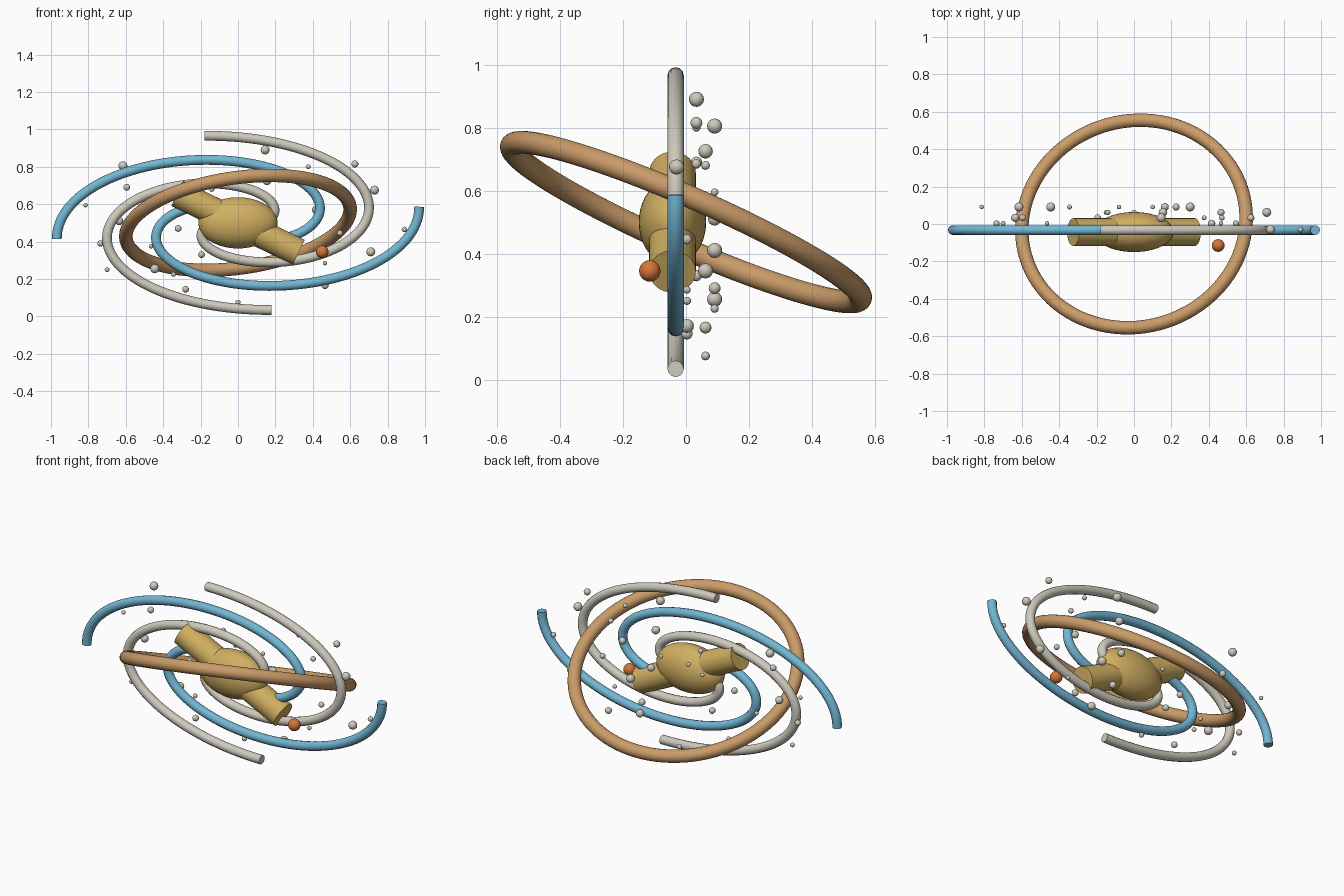
import bpy
from math import cos, sin, pi, radians
from mathutils import Vector

cube = bpy.data.objects.get("Cube")
if cube:
    bpy.data.objects.remove(cube, do_unlink=True)

CENTRE_Z = 0.5


def material(name, rgb):
    m = bpy.data.materials.new(name)
    m.use_nodes = True
    colour = (*rgb, 1)
    m.diffuse_color = colour
    m.node_tree.nodes["Principled BSDF"].inputs["Base Color"].default_value = colour
    return m


gold = material("gold", (0.64, 0.43, 0.12))
sky_blue = material("sky blue", (0.17, 0.47, 0.65))
pale_grey = material("pale grey", (0.62, 0.59, 0.51))
tan = material("tan", (0.59, 0.33, 0.14))
orange = material("orange", (0.66, 0.18, 0.04))


def finish(name, mat):
    ob = bpy.context.object
    ob.name = name
    ob.data.materials.clear()
    ob.data.materials.append(mat)
    bpy.ops.object.shade_smooth_by_angle(angle=radians(40))
    return ob


def ball(name, loc, radius, mat, scale=(1, 1, 1), segments=24):
    bpy.ops.mesh.primitive_uv_sphere_add(
        segments=segments, ring_count=segments // 2, radius=radius, location=loc)
    bpy.context.object.scale = scale
    return finish(name, mat)


def spiral_arm(name, end_angle, mat, steps=96):
    """Flattened spiral tube winding outward in the upright plane."""
    curve = bpy.data.curves.new(name, "CURVE")
    curve.dimensions = "3D"
    curve.bevel_depth = 0.026
    curve.bevel_resolution = 4
    curve.use_fill_caps = True
    spline = curve.splines.new("POLY")
    spline.points.add(steps)
    for i, p in enumerate(spline.points):
        t = i / steps
        r = 0.164 + 0.821 * t
        a = end_angle - 1.5 * pi * (1 - t)
        p.co = (r * cos(a), -0.033, CENTRE_Z + 0.481 * r * sin(a), 1)
    ob = bpy.data.objects.new(name, curve)
    bpy.context.collection.objects.link(ob)
    bpy.ops.object.select_all(action="DESELECT")
    ob.select_set(True)
    bpy.context.view_layer.objects.active = ob
    bpy.ops.object.convert(target="MESH")
    finish(name, mat)


# Central bulge and the bar running through it
ball("bulge", (0, -0.043, CENTRE_Z), 1, gold, (0.212, 0.107, 0.137), 40)
bar_axis = Vector((0.325, 0, -0.157))
bpy.ops.mesh.primitive_cylinder_add(
    vertices=32, radius=0.074, depth=2 * bar_axis.length,
    location=(0, -0.043, CENTRE_Z),
    rotation=bar_axis.to_track_quat("Z", "Y").to_euler())
finish("bar", gold)

# Four spiral arms, alternating colours
for i in range(4):
    label, mat = (("blue", sky_blue), ("grey", pale_grey))[i % 2]
    spiral_arm(f"{label}_arm_{i // 2 + 1}", radians(10.5) + i * pi / 2, mat)

# Tilted ring around the disc
bpy.ops.mesh.primitive_torus_add(
    major_radius=0.605, minor_radius=0.036, major_segments=96, minor_segments=20,
    location=(0, 0, CENTRE_Z),
    rotation=Vector((-0.13, 0.398, 0.907)).to_track_quat("Z", "Y").to_euler())
finish("tilted_ring", tan)

# Marker ball near the end of the bar
ball("orange_marker", (0.45, -0.115, 0.345), 0.034, orange)

# Scattered stars in shallow layers: depth -> (x, z, radius)
stars = {
    -0.03: [(0.73, 0.675, 0.024), (0.89, 0.465, 0.015)],
    0.003: [(-0.735, 0.39, 0.017), (-0.465, 0.375, 0.012), (-0.7, 0.25, 0.013),
            (-0.28, 0.145, 0.018), (-0.32, 0.47, 0.018), (0.545, 0.445, 0.016),
            (0.465, 0.285, 0.012), (0.415, 0.57, 0.02), (0.3, 0.17, 0.022)],
    0.033: [(-0.595, 0.69, 0.018), (-0.635, 0.51, 0.022), (-0.195, 0.33, 0.018),
            (0.145, 0.89, 0.024), (0.375, 0.8, 0.013), (0.625, 0.815, 0.019),
            (0.47, 0.685, 0.015)],
    0.062: [(0, 0.075, 0.014), (0.71, 0.345, 0.024), (0.465, 0.165, 0.019),
            (0.155, 0.725, 0.023), (-0.14, 0.68, 0.014), (-0.15, 0.54, 0.012)],
    0.091: [(-0.615, 0.805, 0.024), (-0.815, 0.595, 0.012), (-0.445, 0.255, 0.024),
            (-0.345, 0.225, 0.013), (0.3, 0.41, 0.024), (0.225, 0.29, 0.019),
            (-0.08, 0.595, 0.012), (0.1, 0.595, 0.012), (0.165, 0.51, 0.021)],
}
for depth, layer in stars.items():
    for x, z, r in layer:
        ball("star", (x, depth, z), r, pale_grey, segments=16)
